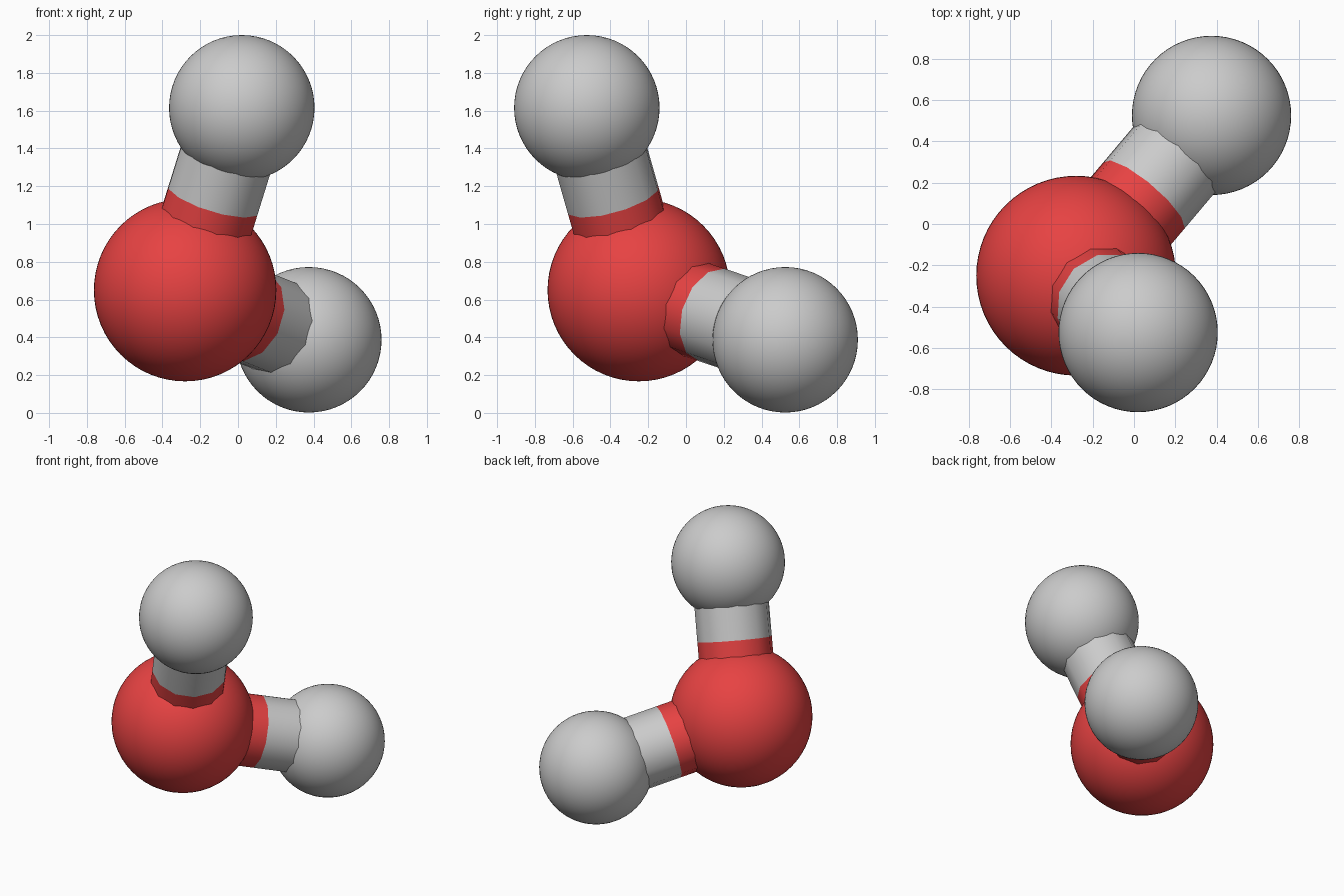
import bpy
import math
from mathutils import Vector, Matrix

if "Cube" in bpy.data.objects:
    bpy.data.objects.remove(bpy.data.objects["Cube"])

OXYGEN = Vector((-0.28, -0.25, 0.65))
HYDROGENS = [Vector((0.02, -0.525, 1.615)), Vector((0.375, 0.525, 0.387))]
BOND_RADIUS = 0.255
SIDES = 12

red = bpy.data.materials.new("red")
red.diffuse_color = (0.8, 0.055, 0.055, 1)
red.use_nodes = True
red.node_tree.nodes["Principled BSDF"].inputs["Base Color"].default_value = red.diffuse_color


def finish(name, mat):
    ob = bpy.context.object
    ob.name = name
    bpy.ops.object.shade_smooth_by_angle(angle=math.radians(40))
    if mat:
        ob.data.materials.append(mat)
    return ob


def atom(name, centre, radius, mat=None):
    bpy.ops.mesh.primitive_uv_sphere_add(
        segments=64, ring_count=32, radius=radius, location=centre)
    return finish(name, mat)


# Normal of the plane through the three atoms; bond facets line up with it
normal = (HYDROGENS[0] - OXYGEN).cross(HYDROGENS[1] - OXYGEN).normalized()


def half_bond(name, start, end, mat=None):
    axis = end - start
    bpy.ops.mesh.primitive_cylinder_add(
        vertices=SIDES, radius=BOND_RADIUS, depth=axis.length)
    ob = finish(name, mat)
    z = axis.normalized()
    frame = Matrix((normal, z.cross(normal), z)).transposed()
    ob.matrix_world = Matrix.Translation((start + end) / 2) @ frame.to_4x4()


# Central red ball
atom("oxygen_ball", OXYGEN, 0.483, red)

# Grey balls, each joined by a two-coloured bond split at its middle
for i, centre in enumerate(HYDROGENS, 1):
    atom(f"hydrogen_ball_{i}", centre, 0.385)
    middle = (OXYGEN + centre) / 2
    half_bond(f"red_half_bond_{i}", OXYGEN, middle, red)
    half_bond(f"grey_half_bond_{i}", middle, centre)
